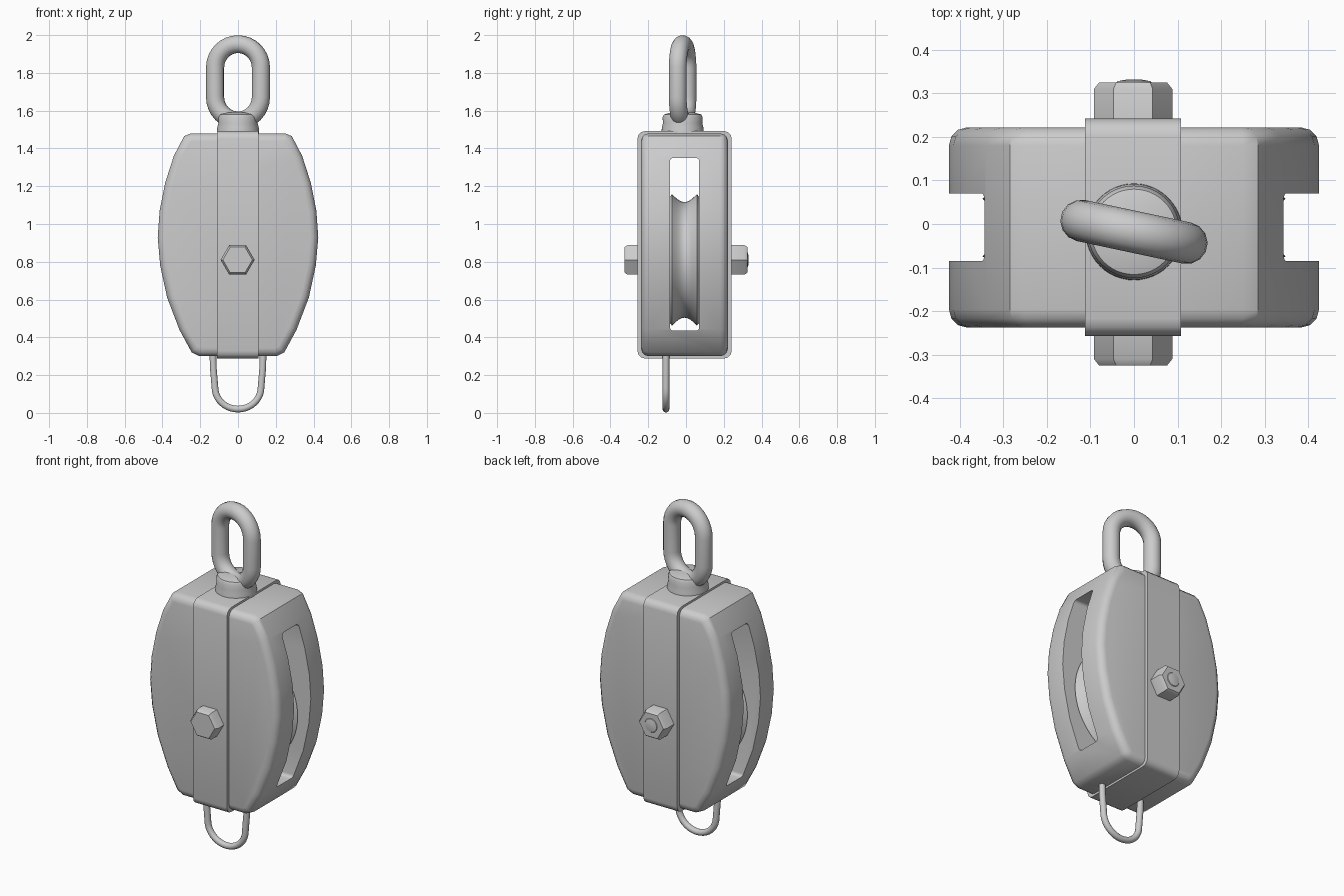
import bpy, bmesh
from math import sin, cos, pi, radians
from mathutils import Vector

if "Cube" in bpy.data.objects:
    bpy.data.objects.remove(bpy.data.objects["Cube"])


def make_object(name, bm, angle=35):
    bmesh.ops.recalc_face_normals(bm, faces=bm.faces)
    me = bpy.data.meshes.new(name)
    bm.to_mesh(me)
    bm.free()
    ob = bpy.data.objects.new(name, me)
    bpy.context.collection.objects.link(ob)
    me.shade_smooth()
    me.set_sharp_from_angle(angle=radians(angle))
    return ob


def bevel(bm, edges, width, segments):
    bmesh.ops.bevel(bm, geom=list(edges), offset=width, segments=segments,
                    profile=0.5, affect='EDGES', clamp_overlap=True)


def box(name, lo, hi, edge_test, width, segments=3):
    bm = bmesh.new()
    bmesh.ops.create_cube(bm, size=1)
    for v in bm.verts:
        v.co = Vector([(a + b) / 2 + c * (b - a) for a, b, c in zip(lo, hi, v.co)])
    bevel(bm, [e for e in bm.edges if edge_test(e.verts[0].co - e.verts[1].co)], width, segments)
    return make_object(name, bm)


def lathe(name, profile, centre, axis, steps=48):
    # profile: (radius, height along axis)
    bm = bmesh.new()
    rings = []
    for r, h in profile:
        ring = []
        for i in range(steps):
            a = 2 * pi * i / steps
            p = (r * cos(a), h, r * sin(a)) if axis == 'Y' else (r * cos(a), r * sin(a), h)
            ring.append(bm.verts.new(Vector(p) + Vector(centre)))
        rings.append(ring)
    for a, b in zip(rings, rings[1:]):
        for i in range(steps):
            j = (i + 1) % steps
            bm.faces.new((a[i], a[j], b[j], b[i]))
    bm.faces.new(rings[0])
    bm.faces.new(rings[-1])
    return make_object(name, bm)


def tube(name, points, radius, closed):
    cu = bpy.data.curves.new(name, 'CURVE')
    cu.dimensions = '3D'
    cu.bevel_depth = radius
    cu.bevel_resolution = 5
    cu.use_fill_caps = True
    sp = cu.splines.new('POLY')
    sp.points.add(len(points) - 1)
    for p, co in zip(sp.points, points):
        p.co = (*co, 1)
    sp.use_cyclic_u = closed
    sp.use_smooth = True
    ob = bpy.data.objects.new(name, cu)
    bpy.context.collection.objects.link(ob)
    return ob


# Barrel-shaped shell, extruded front to back with rounded rims
half = [(0.25, 1.48), (0.285, 1.465), (0.34, 1.36), (0.385, 1.22), (0.415, 1.07),
        (0.425, 0.93), (0.412, 0.78), (0.375, 0.61), (0.31, 0.44), (0.245, 0.32), (0.205, 0.30)]
outline = half + [(-x, z) for x, z in reversed(half)]
bm = bmesh.new()
front = bm.faces.new([bm.verts.new((x, -0.238, z)) for x, z in outline])
moved = bmesh.ops.extrude_face_region(bm, geom=[front], use_keep_orig=True)
for v in [g for g in moved['geom'] if isinstance(g, bmesh.types.BMVert)]:
    v.co.y = 0.222
bm.normal_update()
bevel(bm, [e for e in bm.edges if abs(e.verts[0].co.y - e.verts[1].co.y) < 0.01], 0.042, 3)
shell = make_object("shell", bm)

# Metal strap around the middle
strap = box("strap", (-0.112, -0.257, 0.288), (0.108, 0.242, 1.492),
            lambda d: abs(d.x) > 0.1, 0.04)

# Rope slot cut through both from side to side
slot = box("slot_cutter", (-0.6, -0.085, 0.435), (0.6, 0.07, 1.35),
           lambda d: abs(d.x) > 0.1, 0.018)
slot.hide_render = True
for ob in (shell, strap):
    mod = ob.modifiers.new("slot", 'BOOLEAN')
    mod.object = slot
    mod.solver = 'EXACT'
    bpy.context.view_layer.objects.active = ob
    bpy.ops.object.modifier_apply(modifier=mod.name)
    ob.data.shade_smooth()
    ob.data.set_sharp_from_angle(angle=radians(35))
bpy.data.objects.remove(slot)

# Grooved sheave
groove = [(0.348 - 0.042 * cos(pi / 2 * t / 5), 0.066 * t / 5) for t in range(-5, 6)]
lathe("sheave", [(0.335, -0.076)] + groove + [(0.335, 0.076)], (0, -0.008, 0.81), 'Y', 64)

# Hexagonal bolt heads, front and back
for name, s in (("front_bolt", -1), ("back_bolt", 1)):
    lathe(name, [(0.09, s * 0.2), (0.09, s * 0.31), (0.078, s * 0.325)], (-0.002, 0, 0.81), 'Y', 6)
lathe("bolt_tip", [(0.045, 0.32), (0.038, 0.328), (0.015, 0.332)], (0, 0, 0.81), 'Y', 24)

# Collar under the ring
lathe("collar", [(0.112, 1.47), (0.11, 1.51), (0.104, 1.535), (0.106, 1.565), (0.098, 1.58),
                 (0.06, 1.59)], (0, -0.018, 0), 'Z')

# Turned oval ring on top
ring = []
for centre, start in ((1.828, 0), (1.672, pi)):
    for i in range(17):
        a = start + pi * i / 16
        x, z = 0.124 * cos(a), centre + 0.124 * sin(a)
        ring.append((x * cos(radians(12)), -0.018 - x * sin(radians(12)), z))
tube("top_ring", ring, 0.048, True)

# Thin wire loop below
arc = [(0.122 * cos(pi + pi * i / 20), -0.106, 0.135 + 0.115 * sin(pi + pi * i / 20))
       for i in range(21)]
tube("bottom_loop", [(-0.134, -0.106, 0.35), (-0.131, -0.106, 0.24)] + arc
     + [(0.131, -0.106, 0.24), (0.134, -0.106, 0.35)], 0.018, False)
